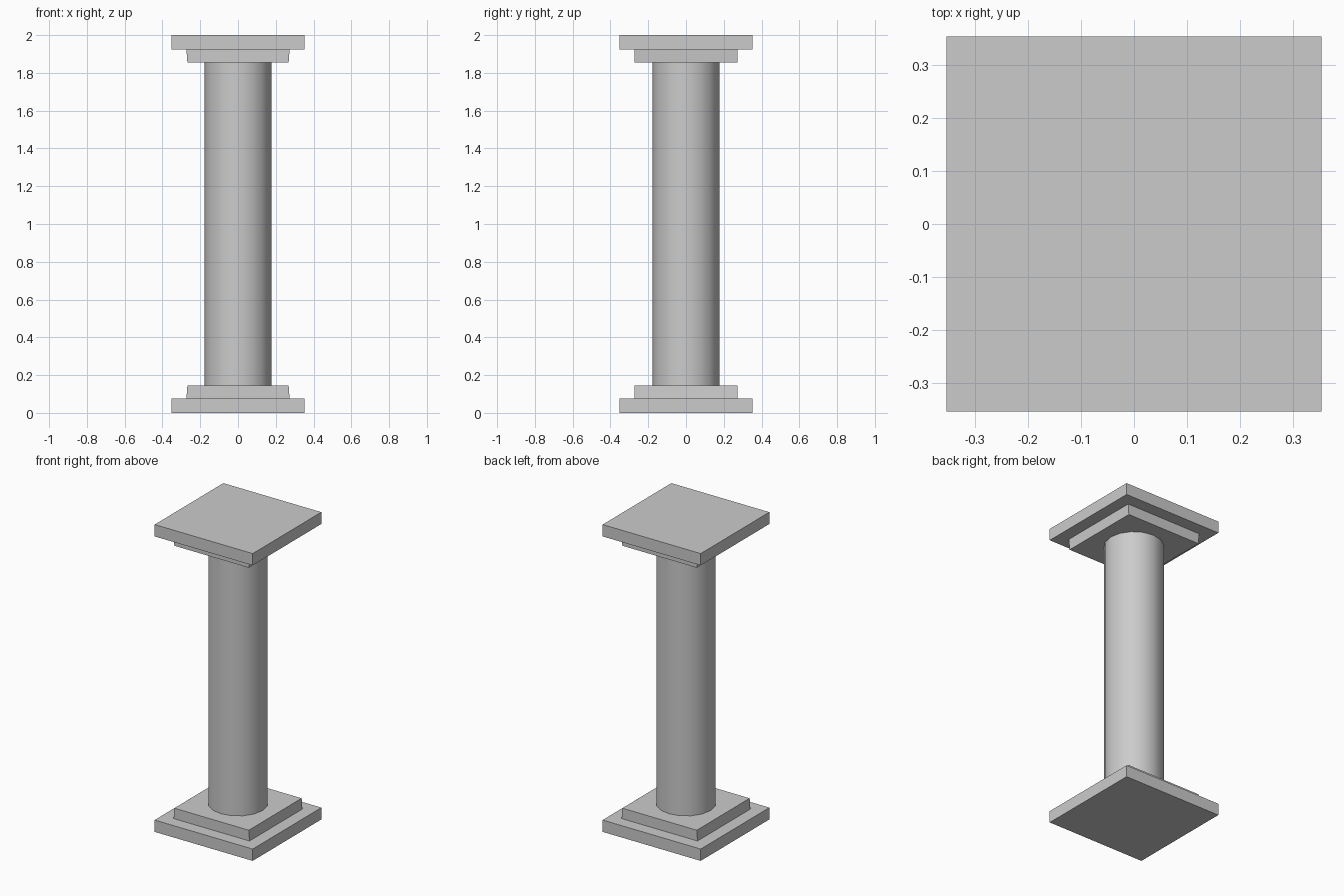
import bpy, bmesh

if "Cube" in bpy.data.objects:
    bpy.data.objects.remove(bpy.data.objects["Cube"])

HEIGHT = 2.0
PLATE_HALF, PLATE_TOP = 0.353, 0.077
STEP_TOP = 0.146
SHAFT_RADIUS, SHAFT_SIDES = 0.178, 16


def block(name, z0, z1, half0, half1):
    """Box from z0 to z1 with (x, y) half sizes at the bottom and top."""
    bm = bmesh.new()
    bmesh.ops.create_cube(bm, size=2)
    for v in bm.verts:
        hx, hy = half0 if v.co.z < 0 else half1
        v.co = (v.co.x * hx, v.co.y * hy, z0 if v.co.z < 0 else z1)
    mesh = bpy.data.meshes.new(name)
    bm.to_mesh(mesh)
    bm.free()
    obj = bpy.data.objects.new(name, mesh)
    bpy.context.collection.objects.link(obj)
    return obj


plate = (PLATE_HALF, PLATE_HALF)
wide, narrow = (0.273, 0.272), (0.268, 0.272)

# Base: square plate and slightly tapered step
block("base_plate", 0, PLATE_TOP, plate, plate)
block("base_step", PLATE_TOP, STEP_TOP, wide, narrow)

# Capital: the base turned upside down
block("capital_step", HEIGHT - STEP_TOP, HEIGHT - PLATE_TOP, narrow, wide)
block("capital_plate", HEIGHT - PLATE_TOP, HEIGHT, plate, plate)

# Round shaft
bpy.ops.mesh.primitive_cylinder_add(
    vertices=SHAFT_SIDES, radius=SHAFT_RADIUS,
    depth=HEIGHT - 2 * STEP_TOP, location=(0, 0, HEIGHT / 2))
bpy.context.object.name = "shaft"
bpy.ops.object.shade_smooth_by_angle()
